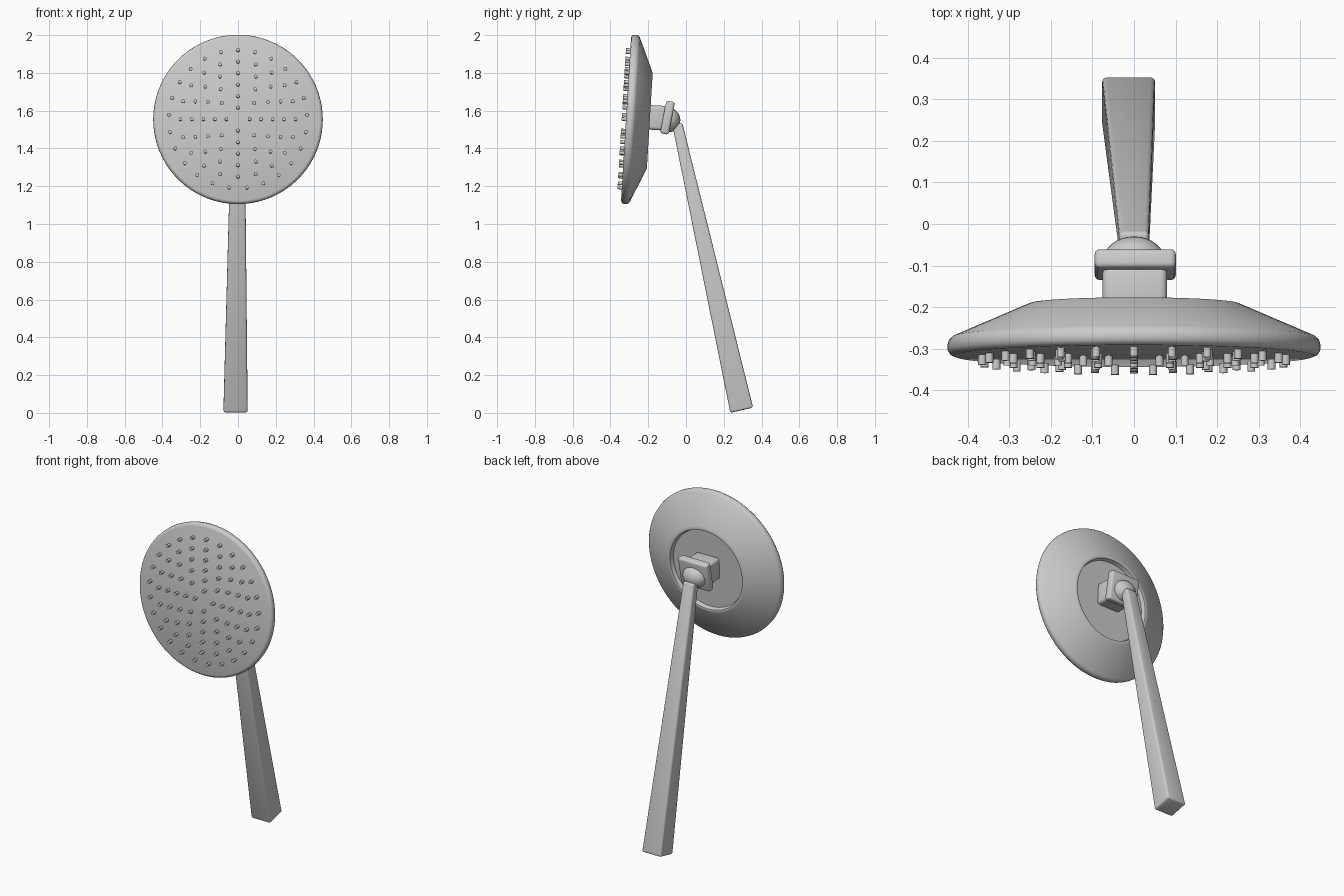
import bpy, bmesh, math
from mathutils import Matrix, Vector

if "Cube" in bpy.data.objects:
    bpy.data.objects.remove(bpy.data.objects["Cube"])

grey = bpy.data.materials.new("light grey")
grey.diffuse_color = (0.6, 0.6, 0.6, 1)
grey.use_nodes = True
grey.node_tree.nodes["Principled BSDF"].inputs["Base Color"].default_value = grey.diffuse_color


def finish(name, bm, angle=35, bevel=0):
    if bevel:
        bmesh.ops.bevel(bm, geom=bm.edges[:], offset=bevel, segments=3,
                        profile=0.5, affect='EDGES')
    bmesh.ops.recalc_face_normals(bm, faces=bm.faces[:])
    me = bpy.data.meshes.new(name)
    bm.to_mesh(me)
    bm.free()
    me.materials.append(grey)
    ob = bpy.data.objects.new(name, me)
    bpy.context.collection.objects.link(ob)
    bpy.ops.object.select_all(action='DESELECT')
    ob.select_set(True)
    bpy.context.view_layer.objects.active = ob
    bpy.ops.object.shade_smooth_by_angle(angle=math.radians(angle))
    return ob


def box(name, center, size, tilt, bevel):
    bm = bmesh.new()
    m = (Matrix.Translation(center) @ Matrix.Rotation(math.radians(-tilt), 4, 'X')
         @ Matrix.Diagonal((*size, 1)))
    bmesh.ops.create_cube(bm, size=1, matrix=m)
    return finish(name, bm, bevel=bevel)


# Frame of the head: local z points backwards, local -y points up
HEAD = (Matrix.Translation((0, -0.3175, 1.555))
        @ Matrix.Rotation(math.radians(-93.5), 4, 'X'))

# Spray head: turned profile (radius, depth) with a shallow recess at the back
profile = [(0, 0), (0.432, 0), (0.442, 0.004), (0.448, 0.013), (0.449, 0.025),
           (0.446, 0.037), (0.438, 0.046), (0.262, 0.122), (0.252, 0.126),
           (0.243, 0.124), (0.236, 0.1), (0, 0.1)]
bm = bmesh.new()
vs = [bm.verts.new((r, 0, z)) for r, z in profile]
es = [bm.edges.new(p) for p in zip(vs, vs[1:])]
bmesh.ops.spin(bm, geom=vs + es, cent=(0, 0, 0), axis=(0, 0, 1),
               angle=2 * math.pi, steps=80)
bmesh.ops.remove_doubles(bm, verts=bm.verts[:], dist=1e-5)
bm.transform(HEAD)
finish("spray_head", bm)

# Nozzles: six rings of small pegs
bm = bmesh.new()
for ring, count in enumerate((4, 8, 12, 16, 20, 25), 1):
    r = 0.061 * ring
    for i in range(count):
        a = 2 * math.pi * i / count
        place = Matrix.Translation((r * math.sin(a), -r * math.cos(a), -0.009))
        bmesh.ops.create_cone(bm, cap_ends=True, segments=12, radius1=0.0095,
                              radius2=0.0095, depth=0.028, matrix=HEAD @ place)
finish("nozzles", bm)

# Neck block and square collar
box("neck", (0.002, -0.165, 1.563), (0.155, 0.12, 0.13), 3.5, 0.016)
box("collar", (0.003, -0.098, 1.563), (0.195, 0.046, 0.175), 11, 0.012)

# Ball joint
bm = bmesh.new()
bmesh.ops.create_uvsphere(bm, u_segments=32, v_segments=16, radius=1,
                          matrix=Matrix.Translation((0, -0.09, 1.55))
                          @ Matrix.Diagonal((0.075, 0.06, 0.064, 1)))
finish("ball_joint", bm)

# Tapered square handle leaning back towards the bottom
tilt = math.radians(12.8)
depth_dir = Vector((0, math.cos(tilt), math.sin(tilt)))
bm = bmesh.new()
rings = []
for c, w, d in (((-0.013, 0.295, 0.014), 0.064, 0.062),
                ((0, -0.046, 1.53), 0.036, 0.027)):
    rings.append([bm.verts.new(Vector(c) + Vector((sx * w, 0, 0)) + depth_dir * sy * d)
                  for sx, sy in ((-1, -1), (1, -1), (1, 1), (-1, 1))])
for ring in rings:
    bm.faces.new(ring)
for i in range(4):
    j = (i + 1) % 4
    bm.faces.new((rings[0][i], rings[0][j], rings[1][j], rings[1][i]))
finish("handle", bm, bevel=0.011)
